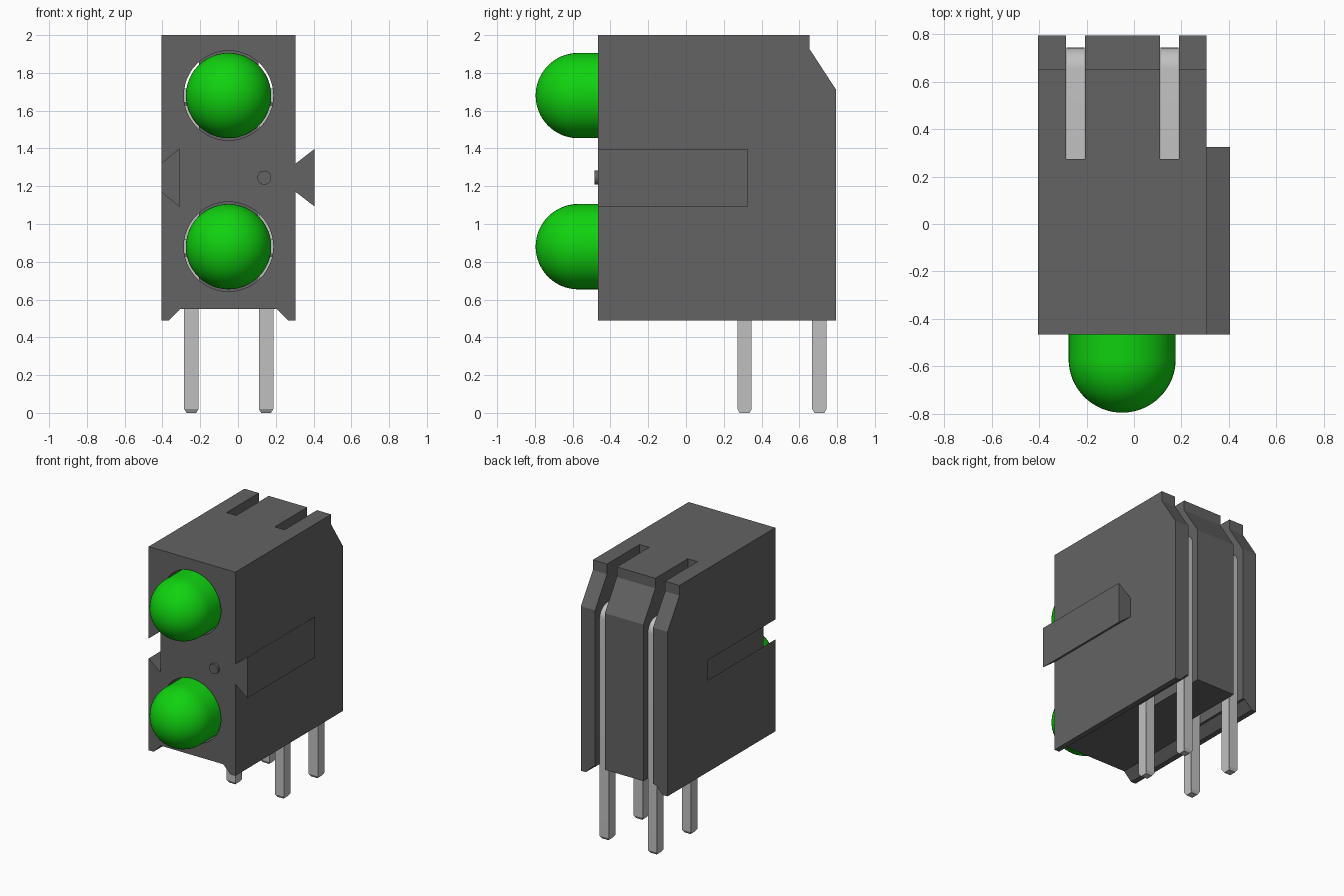
import bpy, bmesh, math
from mathutils import Matrix, Vector

if "Cube" in bpy.data.objects:
    bpy.data.objects.remove(bpy.data.objects["Cube"], do_unlink=True)


def material(name, rgb):
    m = bpy.data.materials.new(name)
    m.use_nodes = True
    m.diffuse_color = (*rgb, 1)
    m.node_tree.nodes["Principled BSDF"].inputs["Base Color"].default_value = (*rgb, 1)
    return m


GREY = material("dark grey plastic", (0.125, 0.125, 0.125))
GREEN = material("green lens", (0.005, 0.65, 0.005))
METAL = material("pale metal", (0.53, 0.53, 0.53))


def finish(name, bm, mat, smooth=False):
    bmesh.ops.recalc_face_normals(bm, faces=bm.faces)
    me = bpy.data.meshes.new(name)
    bm.to_mesh(me)
    bm.free()
    me.materials.append(mat)
    ob = bpy.data.objects.new(name, me)
    bpy.context.collection.objects.link(ob)
    if smooth:
        shade(ob)
    return ob


def shade(ob):
    bpy.ops.object.select_all(action="DESELECT")
    ob.select_set(True)
    bpy.context.view_layer.objects.active = ob
    bpy.ops.object.shade_smooth_by_angle(angle=math.radians(25))


def prism(points, axis, a, b):
    """Extrude a profile from a to b: (y, z) along X, or (x, z) along Y."""
    bm = bmesh.new()
    place = (lambda p: (a, p[0], p[1])) if axis == "X" else (lambda p: (p[0], a, p[1]))
    face = bm.faces.new([bm.verts.new(place(p)) for p in points])
    moved = bmesh.ops.extrude_face_region(bm, geom=[face])["geom"]
    step = Vector((b - a, 0, 0)) if axis == "X" else Vector((0, b - a, 0))
    bmesh.ops.translate(bm, vec=step, verts=[g for g in moved if isinstance(g, bmesh.types.BMVert)])
    return bm


def rod(x, z, radius, y0, y1, sides=48):
    bm = bmesh.new()
    mat = Matrix.Translation((x, (y0 + y1) / 2, z)) @ Matrix.Rotation(math.pi / 2, 4, "X")
    bmesh.ops.create_cone(bm, cap_ends=True, segments=sides, radius1=radius,
                          radius2=radius, depth=y1 - y0, matrix=mat)
    return bm


LEFT, RIGHT, FRONT, BACK = -0.405, 0.305, -0.467, 0.795
MID = (LEFT + RIGHT) / 2
LAMP_HEIGHTS = (0.88, 1.68)
LEAD_X = (-0.247, 0.149)
RAIL_END = 0.325

# Housing block with sloped upper back
housing = finish("housing", prism(
    [(FRONT, 0.49), (BACK, 0.49), (BACK, 1.71), (0.655, 1.925), (0.655, 2), (FRONT, 2)],
    "X", LEFT, RIGHT), GREY)

# Cutters: underside channel, dovetail groove, lead slots, lamp bores
cutters = [
    prism([(MID - 0.385, 0.42), (MID - 0.255, 0.55), (MID + 0.255, 0.55), (MID + 0.385, 0.42)],
          "Y", -0.6, 0.9),
    prism([(-0.45, 1.208), (-0.45, 1.282), (-0.31, 1.397), (-0.31, 1.093)],
          "Y", -0.6, RAIL_END),
]
for x in LEAD_X:
    cutters.append(prism([(0.275, 0.3), (0.9, 0.3), (0.9, 2.2), (0.275, 2.2)],
                         "X", x - 0.04, x + 0.04))
for z in LAMP_HEIGHTS:
    cutters.append(rod(MID, z, 0.237, -0.6, 0.3))
for bm in cutters:
    cutter = finish("cutter", bm, GREY)
    cutter.hide_render = True
    mod = housing.modifiers.new("cut", "BOOLEAN")
    mod.operation, mod.solver, mod.object = "DIFFERENCE", "EXACT", cutter
    bpy.context.view_layer.objects.active = housing
    bpy.ops.object.modifier_apply(modifier=mod.name)
    bpy.data.objects.remove(cutter, do_unlink=True)
shade(housing)

# Dovetail rail and small front peg
finish("dovetail_rail", prism([(RIGHT, 1.17), (0.405, 1.093), (0.405, 1.397), (RIGHT, 1.32)],
                              "Y", FRONT, RAIL_END), GREY)
finish("front_peg", rod(0.139, 1.245, 0.037, -0.485, FRONT + 0.02, 24), GREY, True)


# Domed lamps, turned around the Y axis
def lamp(name, z, radius=0.226, base=-0.57, back=0.25):
    bm = bmesh.new()
    arc = [(base - radius * math.cos(t), radius * math.sin(t))
           for t in (i * math.pi / 32 for i in range(17))]
    verts = [bm.verts.new((MID + r, y, z)) for y, r in arc + [(back, radius), (back, 0)]]
    edges = [bm.edges.new(pair) for pair in zip(verts, verts[1:])]
    bmesh.ops.spin(bm, geom=verts + edges, cent=(MID, 0, z), axis=(0, 1, 0),
                   angle=math.tau, steps=48)
    bmesh.ops.remove_doubles(bm, verts=bm.verts, dist=0.0005)
    finish(name, bm, GREEN, True)


# Square leads that leave the lamp, bend down and end in a tapered tip
def lead(name, x, y, top, half=0.038, bend=0.09, taper=0.012):
    outer, inner, upper = y + half, y - half, top + half
    arc = [(outer - bend + bend * math.sin(t), upper - bend + bend * math.cos(t))
           for t in (i * math.pi / 16 for i in range(9))]
    points = [(0.22, upper)] + arc + [
        (outer, 0.02), (outer - taper, 0), (inner + taper, 0), (inner, 0.02),
        (inner, top - half - 0.014), (inner - 0.014, top - half), (0.22, top - half)]
    bm = prism(points, "X", x - half, x + half)
    for v in bm.verts:
        if v.co.z < 0.001:
            v.co.x += taper if v.co.x < x else -taper
    finish(name, bm, METAL, True)


for level, z, y in zip(("lower", "upper"), LAMP_HEIGHTS, (0.31, 0.706)):
    lamp(level + "_lamp", z)
    for side, x in zip(("right", "left"), LEAD_X):
        lead(f"{level}_{side}_lead", x, y, z)
